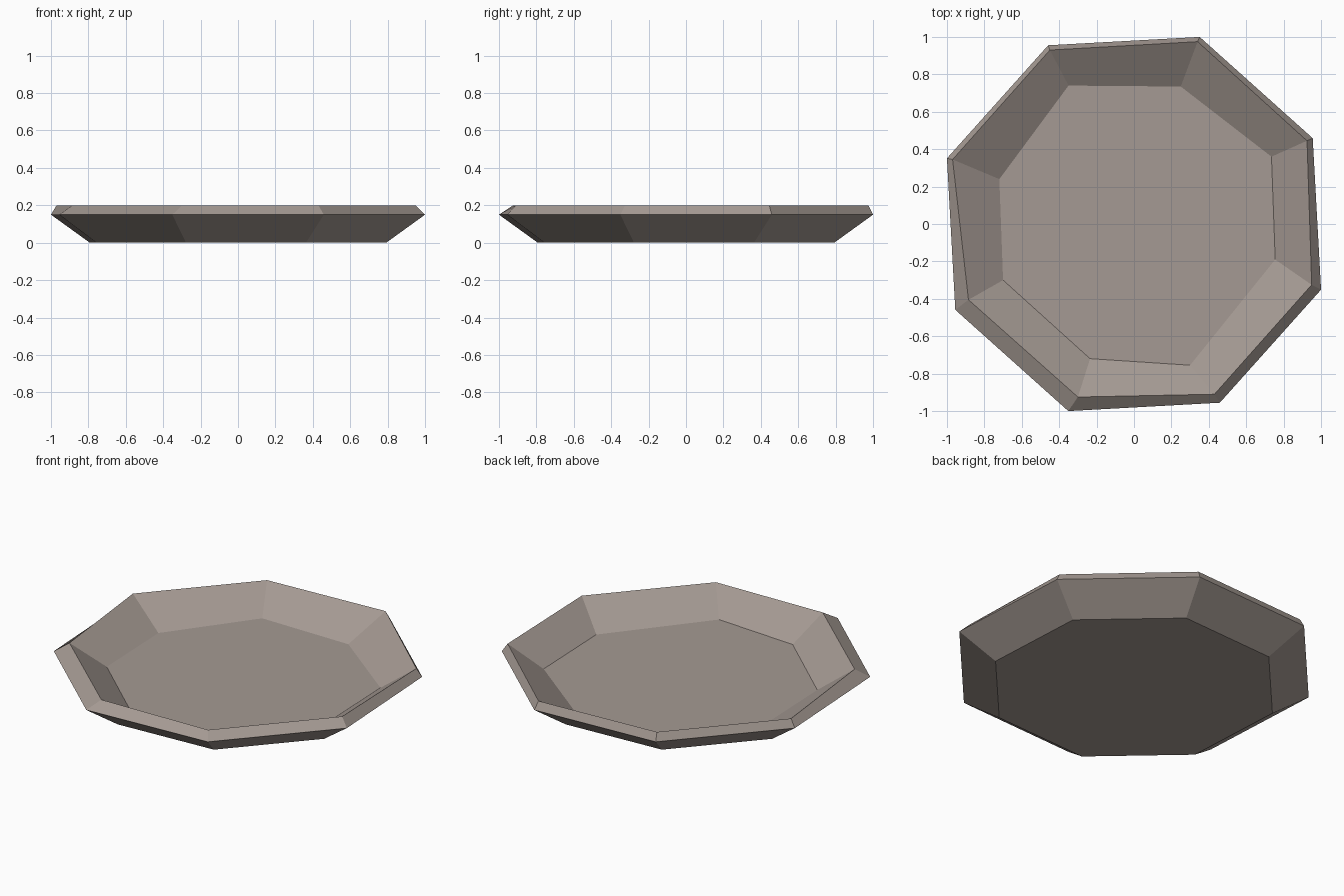
import bpy, bmesh, math

if "Cube" in bpy.data.objects:
    bpy.data.objects.remove(bpy.data.objects["Cube"])

STONE = bpy.data.materials.new("warm grey stone")
STONE.diffuse_color = (0.376, 0.323, 0.292, 1)
STONE.use_nodes = True
STONE.node_tree.nodes["Principled BSDF"].inputs["Base Color"].default_value = STONE.diffuse_color

START = math.radians(25.65)


def octagon(radius, z):
    """Regular eight-sided ring, counter-clockwise."""
    return [(radius * math.cos(START + i * math.pi / 4),
             radius * math.sin(START + i * math.pi / 4), z) for i in range(8)]


# Slightly uneven hand-cut outlines, starting at the same corner as octagon()
LIP = [(0.925, 0.445), (0.34, 0.975), (-0.45, 0.93), (-0.97, 0.345),
       (-0.885, -0.405), (-0.30, -0.925), (0.43, -0.91), (0.95, -0.325)]
FLOOR = [(0.735, 0.36), (0.25, 0.735), (-0.35, 0.74), (-0.72, 0.24),
         (-0.70, -0.30), (-0.235, -0.72), (0.30, -0.755), (0.755, -0.19)]

# Rings from underside, out to the rim, over the lip and down to the floor
rings = [octagon(0.84, 0.0),
         octagon(1.06, 0.15),
         [(x, y, 0.2) for x, y in LIP],
         [(x, y, 0.06) for x, y in FLOOR]]

bm = bmesh.new()
loops = [[bm.verts.new(p) for p in ring] for ring in rings]
bm.faces.new(list(reversed(loops[0])))      # underside
for a, b in zip(loops, loops[1:]):          # sloped walls
    for i in range(8):
        j = (i + 1) % 8
        bm.faces.new((a[i], a[j], b[j], b[i]))
bm.faces.new(loops[-1])                     # dish floor
bmesh.ops.recalc_face_normals(bm, faces=bm.faces)

mesh = bpy.data.meshes.new("plate")
bm.to_mesh(mesh)
bm.free()
mesh.materials.append(STONE)
plate = bpy.data.objects.new("plate", mesh)
bpy.context.collection.objects.link(plate)
